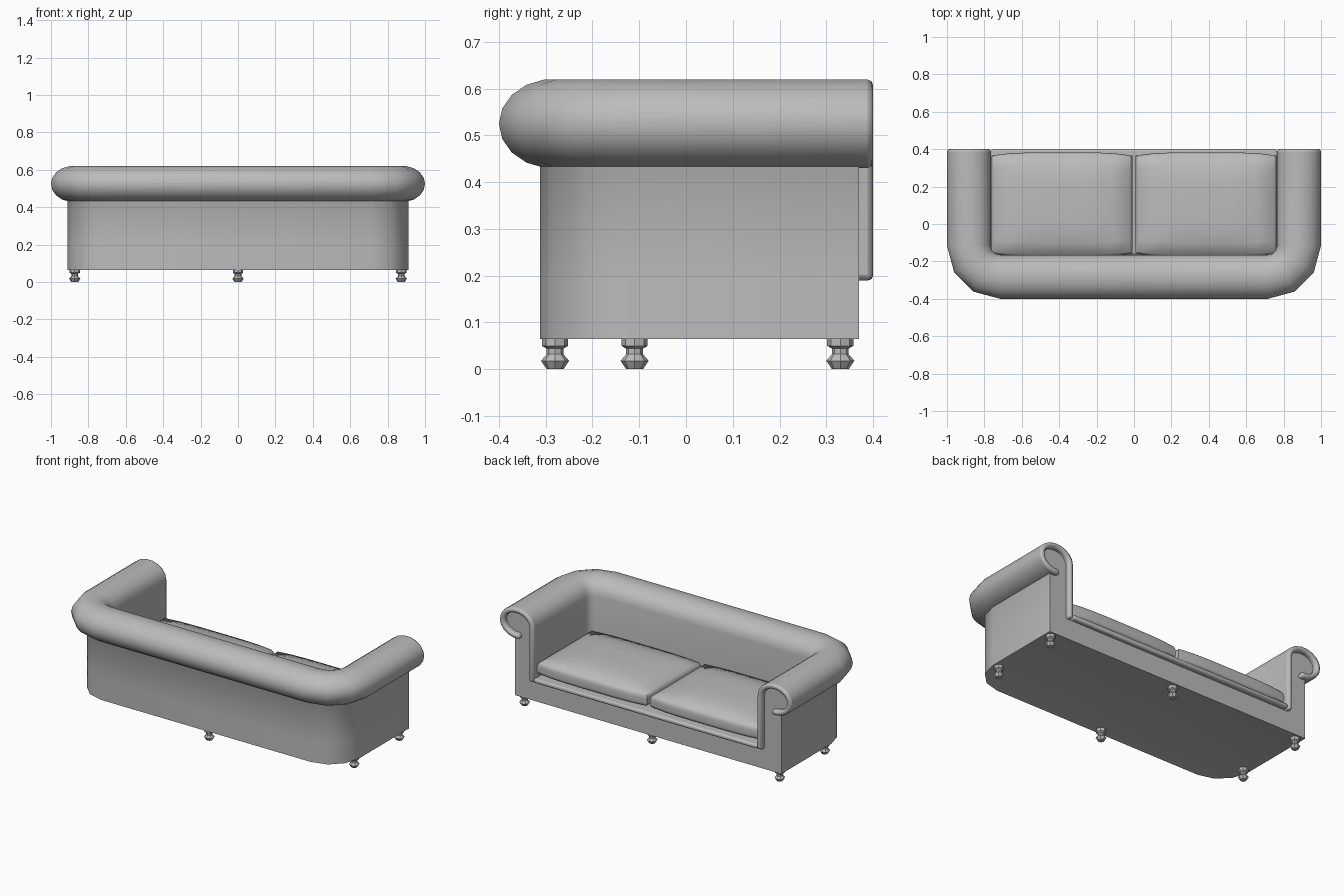
import bpy, bmesh
from math import sin, cos, pi, radians

cube = bpy.data.objects.get("Cube")
if cube:
    bpy.data.objects.remove(cube, do_unlink=True)

grey = bpy.data.materials.new("grey_upholstery")
grey.use_nodes = True
colour = (0.5, 0.5, 0.5, 1)
grey.diffuse_color = colour
grey.node_tree.nodes["Principled BSDF"].inputs["Base Color"].default_value = colour

HALF_WIDTH, BACK, CORNER = 0.765, -0.165, 0.05   # inner line of the arms and back
WALL = 0.147                                     # thickness from inner to outer wall
FACE, RIM = 0.37, 0.40                           # arm face and the trim edge ahead of it
BOTTOM, SEAT = 0.065, 0.19


def finish(name, bm, bevel=0, angle=40):
    bmesh.ops.recalc_face_normals(bm, faces=bm.faces)
    mesh = bpy.data.meshes.new(name)
    bm.to_mesh(mesh)
    bm.free()
    ob = bpy.data.objects.new(name, mesh)
    bpy.context.collection.objects.link(ob)
    mesh.materials.append(grey)
    bpy.ops.object.select_all(action='DESELECT')
    ob.select_set(True)
    bpy.context.view_layer.objects.active = ob
    bpy.ops.object.shade_smooth_by_angle(angle=radians(angle))
    if bevel:
        mod = ob.modifiers.new("soft_edges", 'BEVEL')
        mod.width = bevel
        mod.segments = 2
        mod.limit_method = 'ANGLE'
        mod.angle_limit = radians(50)
    return ob


def u_path(d, y_end):
    """Plan of the arms and back, offset outward by d."""
    r = CORNER + d
    cx, cy = HALF_WIDTH - CORNER, BACK + CORNER
    side = [(HALF_WIDTH + d, y_end)]
    side += [(cx + r * cos(a), cy - r * sin(a)) for a in (i * pi / 6 for i in range(4))]
    return side + [(-x, y) for x, y in reversed(side)]


def sweep(name, section, y_end, bevel=0):
    """Carry a closed section of (offset, height) along the plan."""
    bm = bmesh.new()
    rows = [[bm.verts.new((x, y, z)) for x, y in u_path(d, y_end)] for d, z in section]
    for a, b in zip(rows, rows[1:] + rows[:1]):
        for i in range(len(a) - 1):
            bm.faces.new((a[i], a[i + 1], b[i + 1], b[i]))
    for end in (0, -1):
        bm.faces.new([row[end] for row in rows])
    return finish(name, bm, bevel)


def roll(inset, last, steps=14):
    """Rolled top, from the inner wall over and round to the underside."""
    angles = [radians(180 + (last - 180) * i / steps) for i in range(steps + 1)]
    return [(0.1175 + (0.1175 - inset) * cos(a), 0.525 + (0.096 - inset) * sin(a))
            for a in angles]


# Rolled band lining the arms and back, with its edge standing proud of the arm faces
THICK = 0.032
band = [(0, SEAT)] + roll(0, -100) + roll(THICK, -100)[::-1] + [(THICK, SEAT)]
sweep("rolled_band", band, RIM, bevel=0.012)

# Solid arms and back inside the band
core = [(0.016, SEAT)] + roll(0.016, -70) + [(WALL, 0.44), (WALL, SEAT)]
sweep("arms_and_back", core, FACE)

# Base under the seat, with a shallow panel let into the underside
bm = bmesh.new()
plan = u_path(WALL, FACE)
low = [bm.verts.new((x, y, BOTTOM)) for x, y in plan]
high = [bm.verts.new((x, y, SEAT)) for x, y in plan]
underside = bm.faces.new(low)
bm.faces.new(high)
for i in range(len(plan)):
    j = (i + 1) % len(plan)
    bm.faces.new((low[i], low[j], high[j], high[i]))
bmesh.ops.recalc_face_normals(bm, faces=bm.faces)
bmesh.ops.inset_region(bm, faces=[underside], thickness=0.025, depth=-0.004)
finish("base", bm)

# Seat deck with a rounded front lip
bm = bmesh.new()
bmesh.ops.create_cube(bm, size=1)
for v in bm.verts:
    v.co.x *= 2 * HALF_WIDTH
    v.co.y = RIM if v.co.y > 0 else BACK
    v.co.z = SEAT + 0.027 if v.co.z > 0 else SEAT
finish("seat_deck", bm, bevel=0.01)


# Puffed seat cushions
def cushion(name, side):
    bm = bmesh.new()
    bmesh.ops.create_cube(bm, size=2)
    bmesh.ops.subdivide_edges(bm, edges=bm.edges, cuts=7, use_grid_fill=True)
    for v in bm.verts:
        u, t, w = v.co
        puff = (1 - u ** 4) * (1 - t ** 4)
        tuck = 1 - 0.035 * w ** 4
        x = side * 0.386 + 0.377 * u * tuck
        y = 0.104 + (0.262 + 0.017 * (1 - u ** 4)) * t * tuck
        if w > 0:
            z = 0.262 + w * (0.045 + 0.035 * puff)
        else:
            z = 0.262 + w * (0.03 + 0.015 * puff)
        v.co = (x, y, z)
    return finish(name, bm, angle=60)


cushion("left_seat_cushion", 1)
cushion("right_seat_cushion", -1)

# Turned feet with eight sides
FOOT = [(0.018, 0), (0.03, 0.018), (0.018, 0.032), (0.018, 0.044),
        (0.028, 0.05), (0.028, 0.07)]


def foot(name, x, y):
    bm = bmesh.new()
    rings = [[bm.verts.new((x + r * cos(k * pi / 4), y + r * sin(k * pi / 4), z))
              for k in range(8)] for r, z in FOOT]
    for a, b in zip(rings, rings[1:]):
        for k in range(8):
            n = (k + 1) % 8
            bm.faces.new((a[k], a[n], b[n], b[k]))
    bm.faces.new(rings[0])
    bm.faces.new(rings[-1])
    finish(name, bm, angle=20)


for label, x in (("left", 0.873), ("middle", 0), ("right", -0.873)):
    foot(label + "_seat_side_foot", x, 0.33)
    foot(label + "_back_side_foot", x, -0.11 if x else -0.28)
